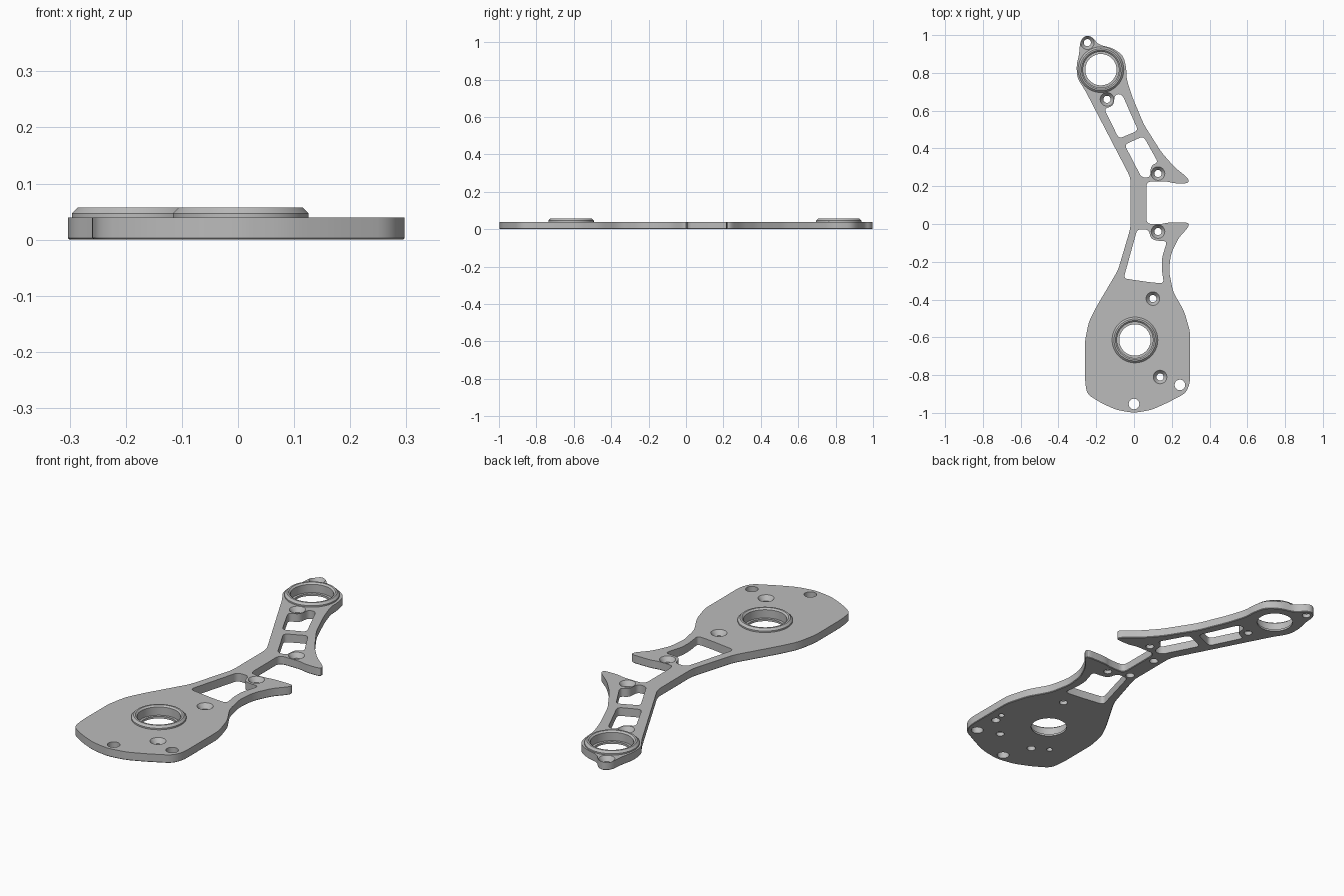
import bpy, bmesh, math
from mathutils import Vector

if "Cube" in bpy.data.objects:
    bpy.data.objects.remove(bpy.data.objects["Cube"], do_unlink=True)

THICK = 0.04      # plate thickness
SEAT = 0.095      # bearing seat radius
BORE = 0.083      # through bore radius below the seat

grey = bpy.data.materials.new("machined grey")
grey.use_nodes = True
grey.diffuse_color = (0.5, 0.5, 0.5, 1)
grey.node_tree.nodes["Principled BSDF"].inputs["Base Color"].default_value = grey.diffuse_color


def finish(bm, name):
    """Turn a bmesh into a linked object."""
    bmesh.ops.recalc_face_normals(bm, faces=bm.faces)
    mesh = bpy.data.meshes.new(name)
    bm.to_mesh(mesh)
    bm.free()
    mesh.materials.append(grey)
    obj = bpy.data.objects.new(name, mesh)
    bpy.context.collection.objects.link(obj)
    return obj


def rounded(points, trim, steps=5):
    """Round every corner of a closed polygon with a short curve."""
    points = [Vector(p) for p in points]
    result = []
    for i, corner in enumerate(points):
        before = points[i - 1] - corner
        after = points[(i + 1) % len(points)] - corner
        start = corner + before.normalized() * min(trim, before.length * 0.48)
        end = corner + after.normalized() * min(trim, after.length * 0.48)
        for k in range(steps + 1):
            t = k / steps
            result.append(start.lerp(corner, t).lerp(corner.lerp(end, t), t))
    return result


def prism(bm, outline, bottom, top):
    """Extrude a flat outline; return its bottom face."""
    low = [bm.verts.new((p.x, p.y, bottom)) for p in outline]
    high = [bm.verts.new((p.x, p.y, top)) for p in outline]
    base = bm.faces.new(low)
    bm.faces.new(high)
    for i in range(len(low)):
        bm.faces.new((low[i - 1], low[i], high[i], high[i - 1]))
    return base


def lathe(bm, centre, profile, closed=False, segments=48):
    """Revolve (radius, height) pairs around a vertical axis."""
    rings = []
    for radius, z in profile:
        ring = []
        for k in range(segments):
            a = math.tau * k / segments
            ring.append(bm.verts.new((centre[0] + radius * math.cos(a),
                                      centre[1] + radius * math.sin(a), z)))
        rings.append(ring)
    for j in range(0 if closed else 1, len(rings)):
        a, b = rings[j - 1], rings[j]
        for k in range(segments):
            bm.faces.new((a[k - 1], a[k], b[k], b[k - 1]))
    if not closed:
        bm.faces.new(rings[0])
        bm.faces.new(rings[-1])


# Plate outline, clockwise from the rounded base
outline = [
    (0, -1), (-.09, -.985), (-.17, -.95), (-.25, -.9), (-.26, -.82), (-.26, -.62),
    (-.24, -.52), (-.2, -.44), (-.085, -.245), (-.018, -.02), (-.018, .245),
    (-.26, .71), (-.3, .77), (-.305, .84), (-.29, .9), (-.285, .97), (-.255, 1),
    (-.22, .99), (-.19, .95), (-.11, .93), (-.055, .89), (-.04, .82), (-.04, .77),
    (-.01, .675), (.053, .525), (.145, .38), (.215, .3), (.29, .24), (.29, .215),
    (.21, .215), (.18, .225), (.065, .225), (.065, 0), (.15, 0), (.18, .008),
    (.29, .008), (.29, -.015), (.235, -.075), (.195, -.16), (.185, -.25),
    (.207, -.36), (.265, -.46), (.297, -.57), (.297, -.84), (.275, -.895),
    (.17, -.95), (.09, -.985)]

windows = [
    # window between the wide body and the narrow strut
    [(.017, -.028), (.077, -.028), (.09, -.08), (.13, -.09), (.175, -.09),
     (.148, -.18), (.147, -.24), (.158, -.315), (.08, -.308), (-.055, -.288)],
    # upper arm window
    [(-.1, .687), (-.063, .687), (.022, .495), (-.08, .452), (-.158, .61),
     (-.11, .625)],
    # lower arm window
    [(-.05, .42), (.05, .465), (.128, .325), (.09, .31), (.085, .246), (.04, .246)]]

bearings = [(.005, -.614), (-.175, .817)]
screws = [(.1, -.395), (.138, -.81), (.127, -.04), (.127, .267), (-.143, .66), (-.247, .96)]
plain_holes = [(0, -.953), (.243, -.852)]
wide_pins = [(.236, -.725), (-.06, -.82), (.024, 0), (.026, .175)]
small_pins = [(.245, -.673), (-.133, -.773)]

# Plate with a fine chamfer around its underside
bm = bmesh.new()
base = prism(bm, rounded(outline, .03), 0, THICK)
bmesh.ops.recalc_face_normals(bm, faces=bm.faces)
bmesh.ops.bevel(bm, geom=list(base.edges), offset=.003, segments=1, affect='EDGES')
plate = finish(bm, "plate")

# One cutter holds every window, bore and hole
LOW, HIGH = -.02, THICK + .02
bm = bmesh.new()
for shape in windows:
    prism(bm, rounded(shape, .022), LOW, HIGH)
for centre in bearings:
    lathe(bm, centre, [(BORE, LOW), (BORE, .01), (SEAT, .01), (SEAT, HIGH)], segments=64)
for centre in screws:
    lathe(bm, centre, [(.019, LOW), (.019, .018), (.036, THICK), (.036, HIGH)], segments=32)
for centre in plain_holes:
    lathe(bm, centre, [(.028, LOW), (.028, HIGH)], segments=32)
for centres, radius in ((wide_pins, .02), (small_pins, .014)):
    for centre in centres:
        lathe(bm, centre, [(radius, LOW), (radius, .025)], segments=24)
cutter = finish(bm, "hole_cutter")

cut = plate.modifiers.new("holes", 'BOOLEAN')
cut.operation = 'DIFFERENCE'
cut.solver = 'EXACT'
cut.object = cutter
bpy.context.view_layer.objects.active = plate
plate.select_set(True)
bpy.ops.object.modifier_apply(modifier=cut.name)
bpy.data.objects.remove(cutter, do_unlink=True)

# Raised bearing collars with chamfered rims
parts = [plate]
for name, centre in zip(("front_collar", "rear_collar"), bearings):
    bm = bmesh.new()
    lathe(bm, centre, [(SEAT, THICK), (.121, THICK), (.121, THICK + .007), (.111, .057),
                       (.103, .057), (SEAT, .05)], closed=True, segments=64)
    parts.append(finish(bm, name))

bpy.ops.object.select_all(action='DESELECT')
for part in parts:
    part.select_set(True)
bpy.context.view_layer.objects.active = plate
bpy.ops.object.shade_smooth_by_angle(angle=math.radians(30))
